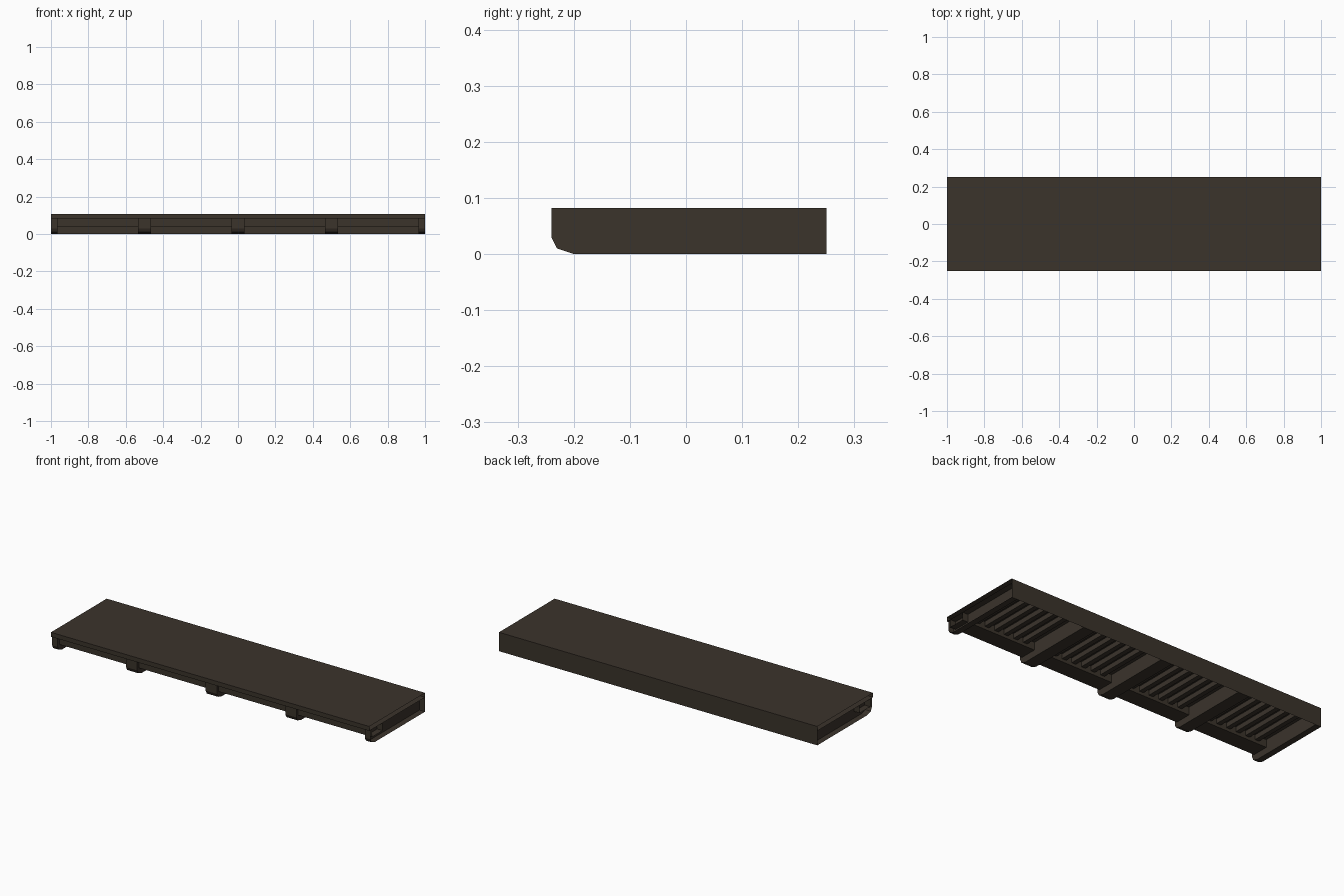
import bpy, bmesh

if "Cube" in bpy.data.objects:
    bpy.data.objects.remove(bpy.data.objects["Cube"])

mat = bpy.data.materials.new("dark brown")
mat.diffuse_color = (0.043, 0.033, 0.024, 1)
mat.use_nodes = True
mat.node_tree.nodes["Principled BSDF"].inputs["Base Color"].default_value = mat.diffuse_color

TOP, UNDER = 0.107, 0.082     # deck top and underside
WALL = 0.965                  # inner wall of the half ribs at the ends


def make(name, build):
    bm = bmesh.new()
    build(bm)
    me = bpy.data.meshes.new(name)
    bm.to_mesh(me)
    bm.free()
    me.materials.append(mat)
    ob = bpy.data.objects.new(name, me)
    bpy.context.collection.objects.link(ob)
    return ob


def extrude_x(bm, profile, x0, x1, cap0=True, cap1=True, closed=True):
    """Sweep a (y, z) profile along x, with optional end caps."""
    a = [bm.verts.new((x0, y, z)) for y, z in profile]
    b = [bm.verts.new((x1, y, z)) for y, z in profile]
    n = len(profile)
    for i in range(n if closed else n - 1):
        j = (i + 1) % n
        bm.faces.new((a[i], b[i], b[j], a[j]))
    if cap0:
        bm.faces.new(a)
    if cap1:
        bm.faces.new(b[::-1])


def rect(y0, y1, z0, z1):
    return [(y0, z0), (y0, z1), (y1, z1), (y1, z0)]


# Deck: hollow sleeve, open at both ends so sections can be joined
make("deck", lambda bm: extrude_x(bm, rect(-0.25, 0.25, UNDER, TOP), -1, 1, False, False))

# Back panel reaching down to the ground
make("back_panel", lambda bm: extrude_x(bm, [(0.25, 0), (0.25, UNDER)], -1, 1,
                                        False, False, False))

# Front beam set back under the deck lip
make("front_beam", lambda bm: extrude_x(bm, rect(-0.225, -0.13, 0.038, UNDER), -1, 1,
                                        False, False))

# Cross ribs with a chamfered nose
RIB = [(0.25, UNDER), (0.25, 0), (-0.2, 0), (-0.23, 0.01), (-0.24, 0.03), (-0.24, UNDER)]
for i, x in enumerate((-0.5, 0, 0.5)):
    make(f"rib_{i + 1}", lambda bm: extrude_x(bm, RIB, x - 0.035, x + 0.035))

# Half ribs at the ends, open on the outside
make("end_rib_left", lambda bm: extrude_x(bm, RIB, -1, -WALL, False, True, False))
make("end_rib_right", lambda bm: extrude_x(bm, RIB, WALL, 1, True, False, False))


# Small joists under the deck, six in each bay
def joists(bm):
    for bay in (-0.75, -0.25, 0.25, 0.75):
        for k in range(6):
            x = bay + (k - 2.5) * 0.062
            extrude_x(bm, rect(-0.13, 0.25, 0.055, UNDER), x - 0.013, x + 0.013)


make("joists", joists)
